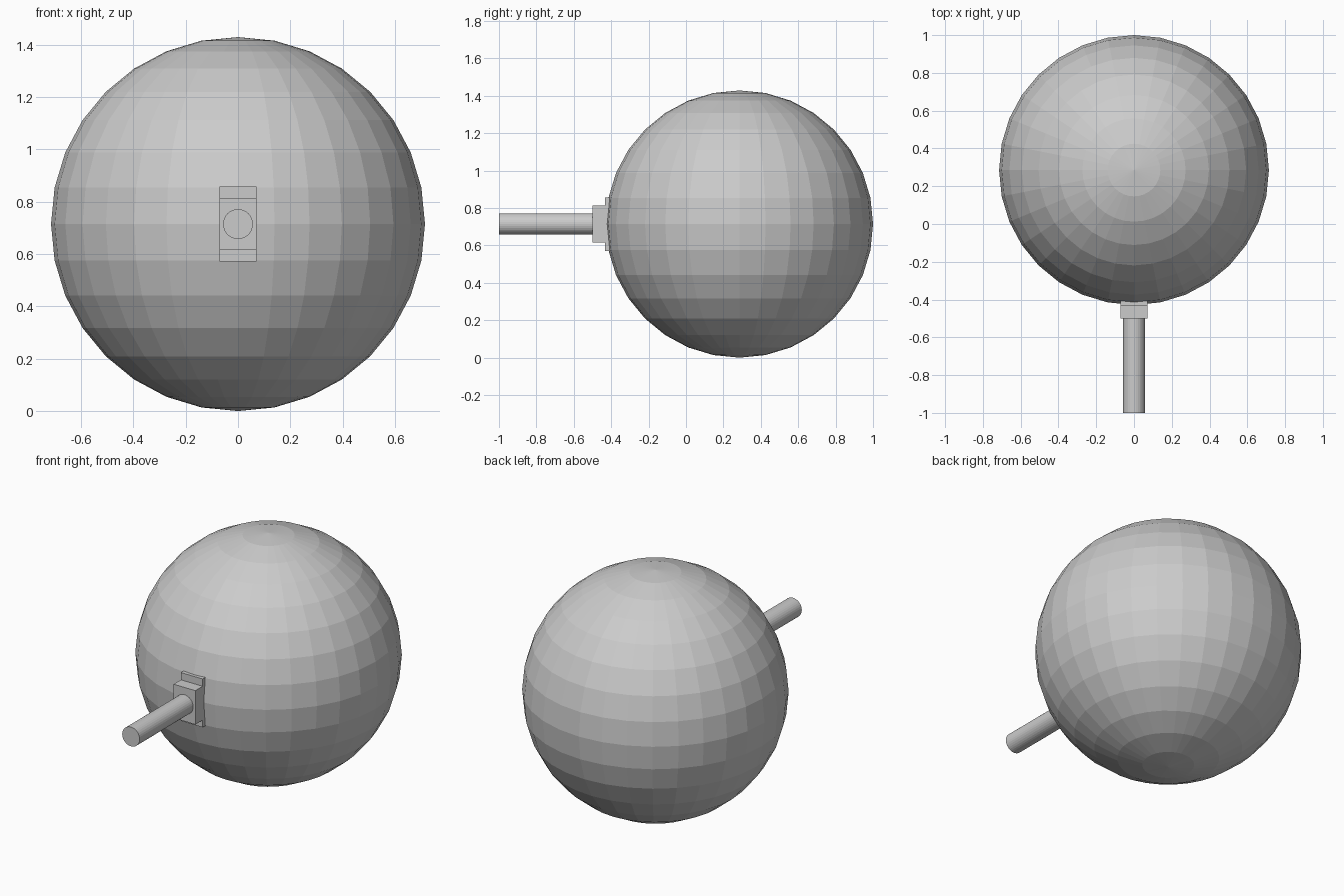
import bpy
import math

if "Cube" in bpy.data.objects:
    bpy.data.objects.remove(bpy.data.objects["Cube"])

CY, CZ, R = 0.2857, 0.7143, 0.7143


def box(name, half_x, half_z, y0, y1):
    bpy.ops.mesh.primitive_cube_add(size=1, location=(0, (y0 + y1) / 2, CZ))
    ob = bpy.context.object
    ob.name = name
    ob.scale = (2 * half_x, y1 - y0, 2 * half_z)
    bpy.ops.object.transform_apply(location=False, rotation=False, scale=True)
    return ob


# Large faceted ball
bpy.ops.mesh.primitive_uv_sphere_add(segments=32, ring_count=16, radius=R,
                                     location=(0, CY, CZ))
bpy.context.object.name = "ball"

# Thin plate against the ball, with the socket block in front of it
box("mounting_plate", 0.0714, 0.143, -0.432, -0.36)
box("socket_block", 0.0714, 0.1, -0.5, -0.40)

# Rod pointing forward
bpy.ops.mesh.primitive_cylinder_add(vertices=32, radius=0.057, depth=0.52,
                                    location=(0, -0.74, CZ),
                                    rotation=(math.pi / 2, 0, 0))
bpy.context.object.name = "rod"
